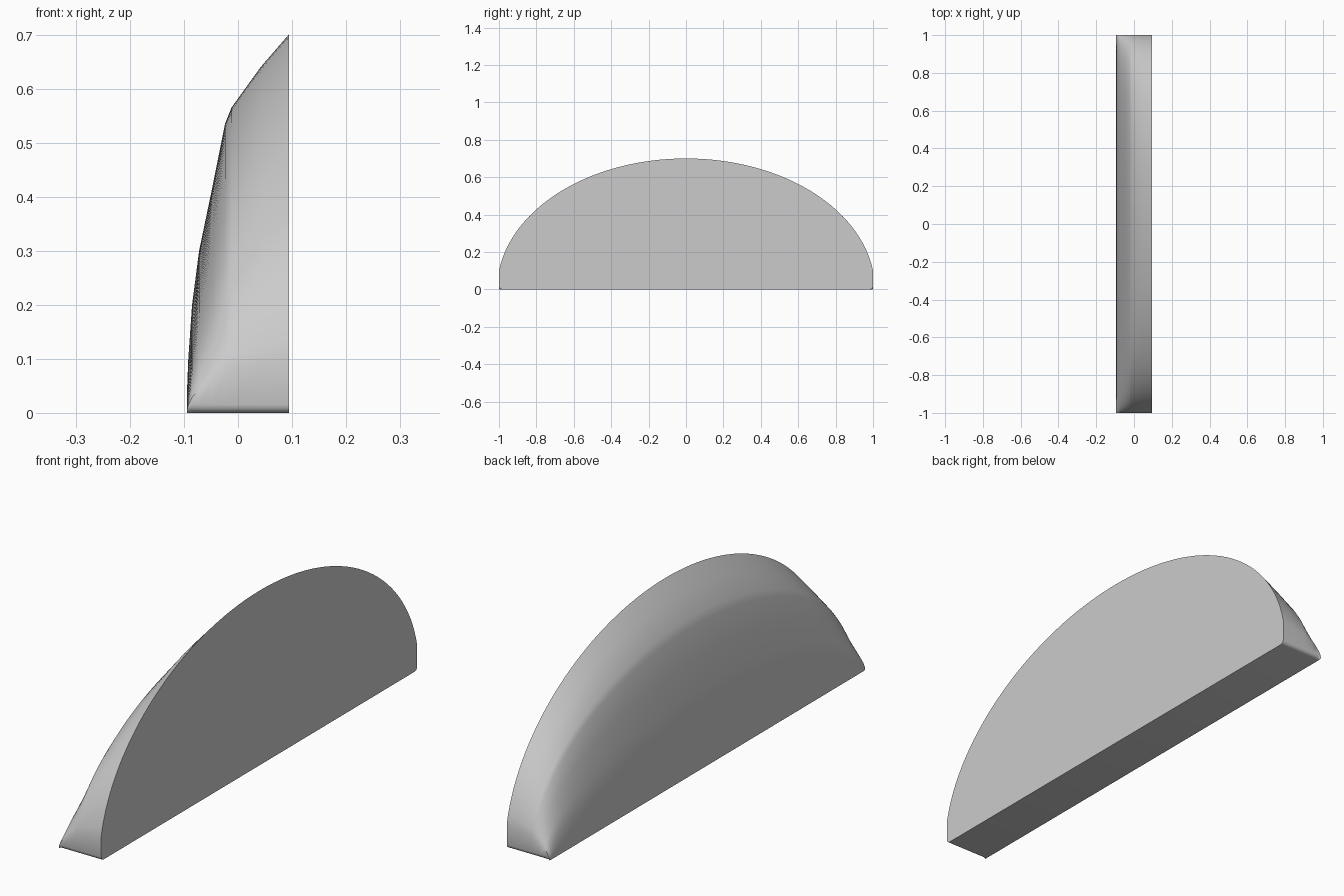
import bpy
import bmesh
import math

cube = bpy.data.objects.get("Cube")
if cube:
    bpy.data.objects.remove(cube, do_unlink=True)

# One matte grey for the whole body
grey = bpy.data.materials.new("plain grey")
grey.use_nodes = True
colour = (0.6, 0.6, 0.6, 1.0)
grey.diffuse_color = colour
grey.node_tree.nodes["Principled BSDF"].inputs["Base Color"].default_value = colour

# Side profile: (arch height, x) from the domed side to the flat side
PROFILE = [(0.05, -0.094), (0.1, -0.092), (0.2, -0.085), (0.3, -0.072),
           (0.42, -0.047), (0.535, -0.024), (0.565, -0.012),
           (0.64, 0.042), (0.7, 0.094)]
HALF_WIDTH = 1.0104      # ellipse radius, clipped to short upright ends
STEPS = 64


def arch(height):
    """Half ellipse with upright ends and softened bottom corners."""
    end = math.asin(1 / HALF_WIDTH)
    points = []
    for i in range(STEPS + 1):
        angle = -end + 2 * end * i / STEPS
        points.append((HALF_WIDTH * math.sin(angle), height * math.cos(angle)))
    r = min(0.015, points[0][1] * 0.8)
    corner = [(1 - r * (1 - math.cos(a)), r * (1 - math.sin(a)))
              for a in (0, math.pi / 6, math.pi / 3, math.pi / 2)]
    left = [(-y, z) for y, z in reversed(corner)]
    return left + points + corner


# Loft the arches across the thickness and close both sides
bm = bmesh.new()
rings = [[bm.verts.new((x, y, z)) for y, z in arch(h)] for h, x in PROFILE]
for a, b in zip(rings, rings[1:]):
    for i in range(len(a)):
        j = (i + 1) % len(a)
        bm.faces.new((a[i], a[j], b[j], b[i]))
bm.faces.new(rings[0])
bm.faces.new(rings[-1])
bmesh.ops.recalc_face_normals(bm, faces=bm.faces)

mesh = bpy.data.meshes.new("domed_half_panel")
bm.to_mesh(mesh)
bm.free()
mesh.materials.append(grey)
panel = bpy.data.objects.new("domed_half_panel", mesh)
bpy.context.collection.objects.link(panel)

# Smooth dome with crisp flat side and base
bpy.context.view_layer.objects.active = panel
panel.select_set(True)
bpy.ops.object.shade_smooth_by_angle(angle=math.radians(35))
